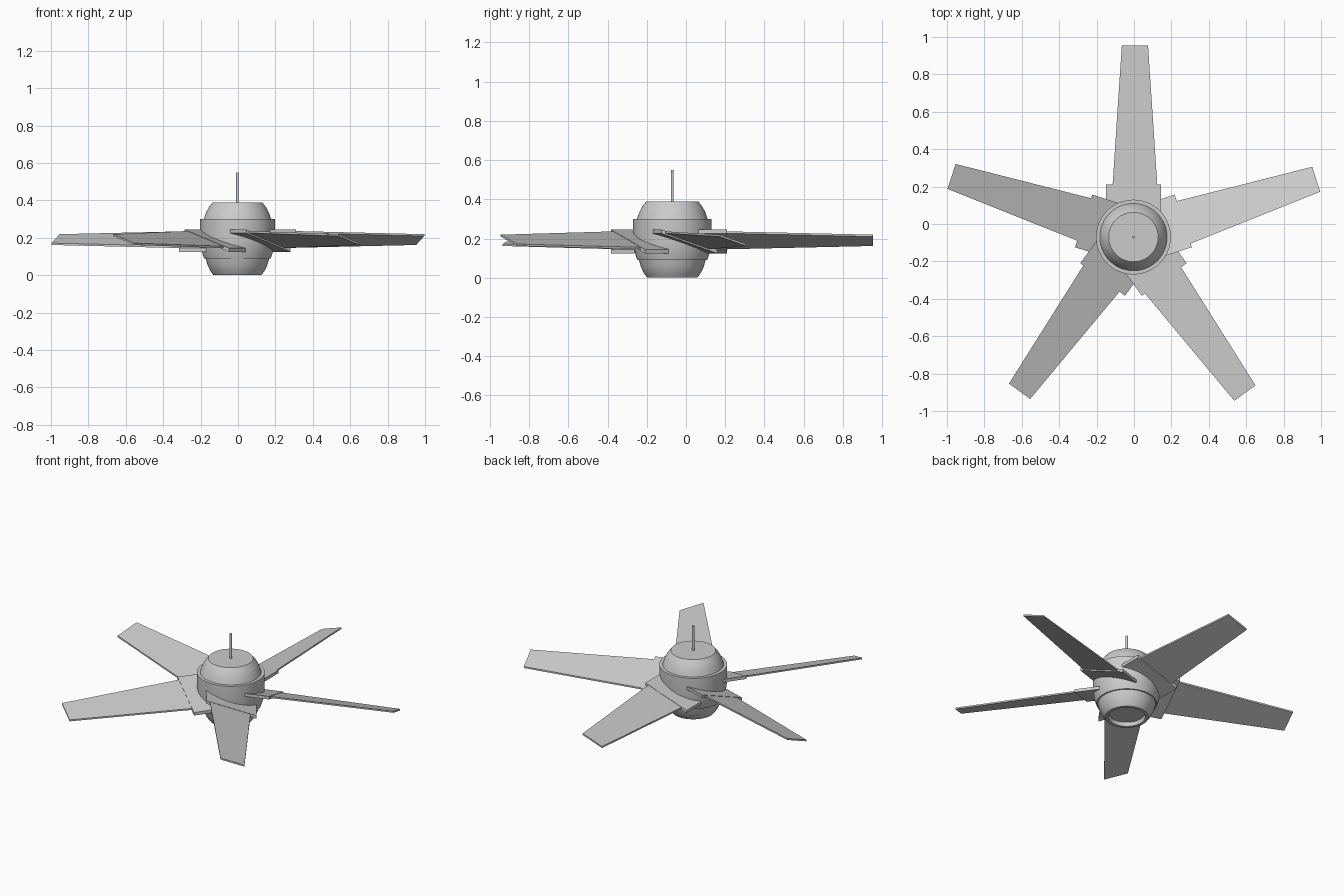
import bpy, bmesh, math
from mathutils import Matrix

if "Cube" in bpy.data.objects:
    bpy.data.objects.remove(bpy.data.objects["Cube"])

CX, CY = -0.003, -0.07          # hub axis
PITCH = 0.34                    # blade slope across its width
BLADE_Z = 0.188

grey = bpy.data.materials.new("light_grey")
grey.diffuse_color = (0.6, 0.6, 0.6, 1)
grey.use_nodes = True
grey.node_tree.nodes["Principled BSDF"].inputs["Base Color"].default_value = grey.diffuse_color


def finish(name, bm, smooth=True):
    bmesh.ops.recalc_face_normals(bm, faces=bm.faces[:])
    me = bpy.data.meshes.new(name)
    bm.to_mesh(me)
    bm.free()
    ob = bpy.data.objects.new(name, me)
    bpy.context.collection.objects.link(ob)
    me.materials.append(grey)
    if smooth:
        bpy.ops.object.select_all(action='DESELECT')
        ob.select_set(True)
        bpy.context.view_layer.objects.active = ob
        bpy.ops.object.shade_smooth_by_angle(angle=math.radians(25))
    return ob


def lathe(name, profile, sides=64):
    """Revolve (radius, z) points about the hub axis; radius 0 closes an end."""
    bm = bmesh.new()
    rings = []
    for r, z in profile:
        if r == 0:
            rings.append([bm.verts.new((CX, CY, z))] * sides)
        else:
            rings.append([bm.verts.new((CX + r * math.cos(2 * math.pi * i / sides),
                                        CY + r * math.sin(2 * math.pi * i / sides), z))
                          for i in range(sides)])
    for a, b in zip(rings, rings[1:]):
        for i in range(sides):
            j = (i + 1) % sides
            vs = list(dict.fromkeys((a[i], a[j], b[j], b[i])))
            bm.faces.new(vs)
    return finish(name, bm)


def pitched_plate(name, outline, thick, angle, z):
    """Flat plate from a (radial, across) outline, sloped across its width."""
    bm = bmesh.new()
    top = [bm.verts.new((r, t, z - PITCH * t + thick / 2)) for r, t in outline]
    low = [bm.verts.new((r, t, z - PITCH * t - thick / 2)) for r, t in outline]
    bm.faces.new(top)
    bm.faces.new(low[::-1])
    n = len(outline)
    for i in range(n):
        j = (i + 1) % n
        bm.faces.new((top[i], low[i], low[j], top[j]))
    bm.transform(Matrix.Translation((CX, CY, 0)) @ Matrix.Rotation(angle, 4, 'Z'))
    return finish(name, bm, smooth=False)


# Motor housing: recessed base, lower bowl, wide band, upper dome
lathe("motor_housing", [
    (0, 0.025), (0.105, 0.025), (0.11, 0.0), (0.128, 0.0), (0.146, 0.025),
    (0.160, 0.055), (0.170, 0.09), (0.178, 0.09), (0.192, 0.13), (0.2, 0.19),
    (0.2, 0.30), (0.180, 0.30), (0.168, 0.335), (0.152, 0.365), (0.132, 0.39),
    (0, 0.39)])

# Hanging rod
lathe("hanging_rod", [(0, 0.38), (0.007, 0.38), (0.007, 0.55), (0, 0.55)], 16)

# Five blades, each on a wider bracket
for k in range(5):
    a = math.radians(90 + 72 * k)
    pitched_plate(f"blade_{k + 1}",
                  [(0.15, -0.136), (1.025, -0.078), (1.025, 0.062), (0.15, 0.120)],
                  0.010, a, BLADE_Z)
    pitched_plate(f"blade_bracket_{k + 1}",
                  [(0.13, -0.148), (0.28, -0.148), (0.28, 0.148), (0.13, 0.148)],
                  0.020, a, BLADE_Z - 0.003)
